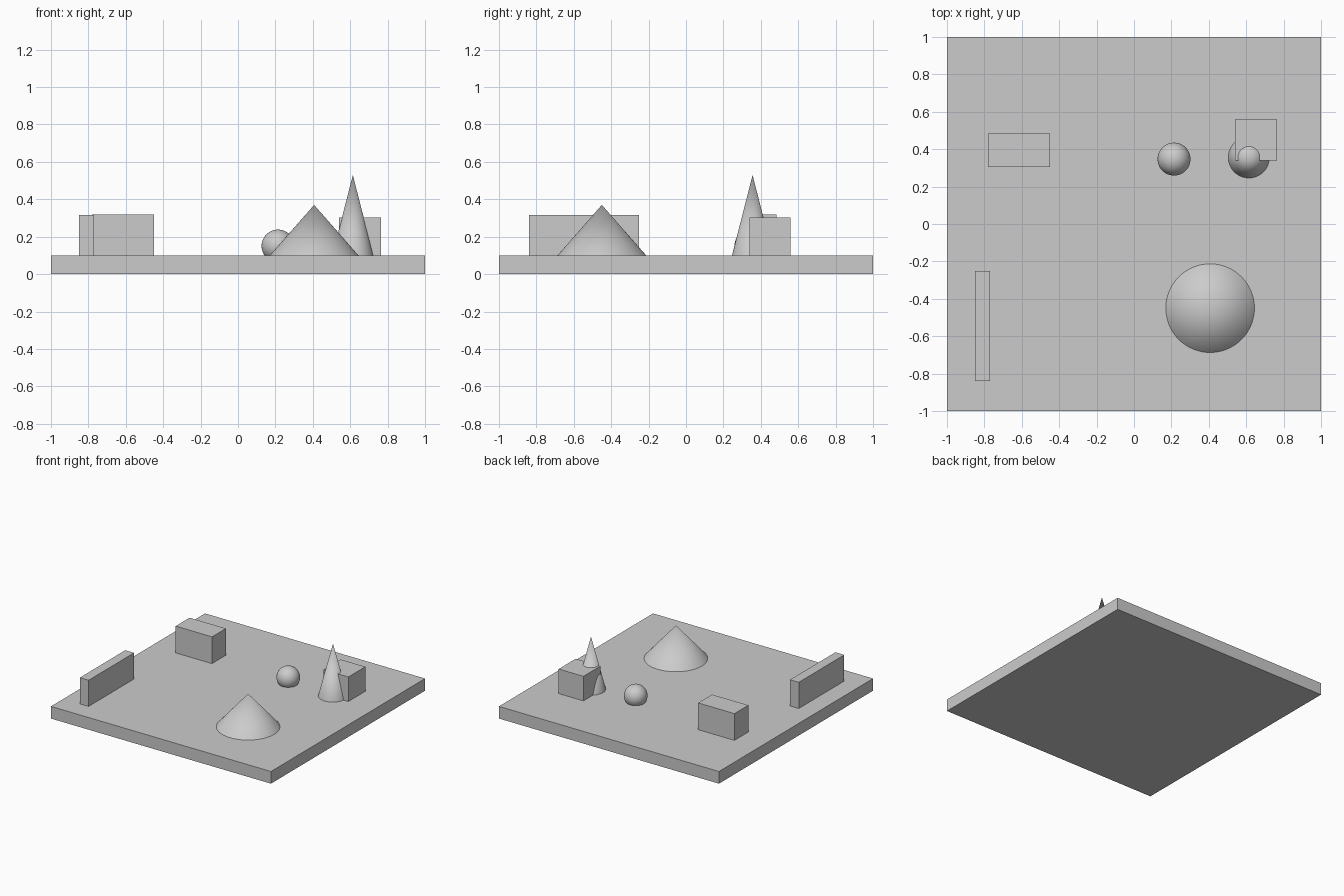
import bpy
import math

cube = bpy.data.objects.get("Cube")
if cube:
    bpy.data.objects.remove(cube, do_unlink=True)

GREY = (0.6, 0.6, 0.6, 1)
grey = bpy.data.materials.new("plain_grey")
grey.use_nodes = True
grey.diffuse_color = GREY
grey.node_tree.nodes["Principled BSDF"].inputs["Base Color"].default_value = GREY

TOP = 0.10  # upper face of the base slab


def finish(name, smooth=False):
    obj = bpy.context.object
    obj.name = name
    obj.data.materials.append(grey)
    if smooth:
        bpy.ops.object.shade_smooth_by_angle(angle=math.radians(40))
    return obj


def box(name, x, y, z):
    """Box from (low, high) ranges on each axis."""
    spans = (x, y, z)
    bpy.ops.mesh.primitive_cube_add(size=1, location=[(a + b) / 2 for a, b in spans])
    bpy.context.object.scale = [b - a for a, b in spans]
    bpy.ops.object.transform_apply(location=False, rotation=False, scale=True)
    return finish(name)


def cone(name, x, y, radius, tip):
    """Cone standing on the slab with its point at height tip."""
    bpy.ops.mesh.primitive_cone_add(vertices=64, radius1=radius, radius2=0,
                                    depth=tip - TOP, location=(x, y, (tip + TOP) / 2))
    return finish(name, smooth=True)


# Base slab
box("base_slab", (-1, 1), (-1, 1), (0, TOP))

# Blocks
box("long_wall_block", (-0.85, -0.77), (-0.84, -0.25), (TOP, 0.315))
box("wide_block", (-0.78, -0.45), (0.305, 0.485), (TOP, 0.32))
box("corner_block", (0.54, 0.765), (0.34, 0.56), (TOP, 0.302))

# Cones
cone("broad_cone", 0.407, -0.45, 0.237, 0.37)
cone("tall_cone", 0.614, 0.356, 0.11, 0.53)

# Ball, partly sunk into the slab
bpy.ops.mesh.primitive_uv_sphere_add(segments=48, ring_count=24, radius=0.088,
                                     location=(0.214, 0.347, 0.15))
finish("ball", smooth=True)
